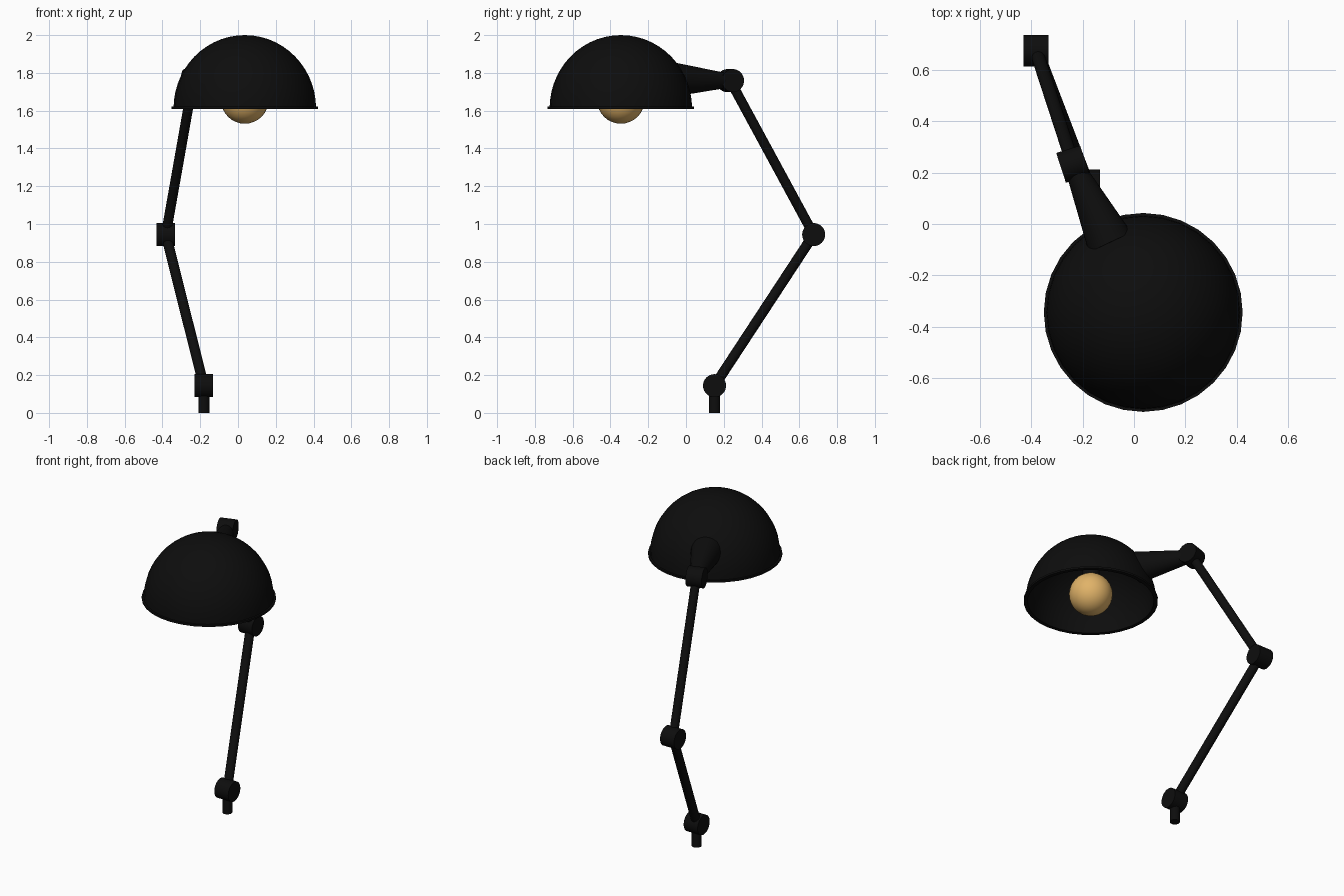
import bpy
import bmesh
from math import sin, cos, pi, radians
from mathutils import Vector, Matrix

if "Cube" in bpy.data.objects:
    bpy.data.objects.remove(bpy.data.objects["Cube"], do_unlink=True)


def material(name, color, roughness):
    m = bpy.data.materials.new(name)
    m.use_nodes = True
    m.diffuse_color = (*color, 1)
    bsdf = m.node_tree.nodes["Principled BSDF"]
    bsdf.inputs["Base Color"].default_value = (*color, 1)
    bsdf.inputs["Roughness"].default_value = roughness
    return m


black = material("black metal", (0.004, 0.004, 0.004), 0.5)
amber = material("warm amber glass", (0.75, 0.45, 0.14), 0.5)


def finish(obj, name, mat):
    obj.name = name
    obj.data.materials.append(mat)
    bpy.ops.object.select_all(action="DESELECT")
    obj.select_set(True)
    bpy.context.view_layer.objects.active = obj
    bpy.ops.object.shade_smooth_by_angle(angle=radians(35))
    return obj


def rod(name, start, end, r1, r2=None, sides=32):
    """Straight or tapered round bar between two points."""
    start, end = Vector(start), Vector(end)
    axis = end - start
    bpy.ops.mesh.primitive_cone_add(
        vertices=sides, radius1=r1, radius2=r1 if r2 is None else r2,
        depth=axis.length, location=(start + end) / 2,
        rotation=axis.to_track_quat("Z", "Y").to_euler())
    return finish(bpy.context.object, name, black)


def joint(name, center, axis):
    """Short drum lying across the arm."""
    half = Vector(axis).normalized() * 0.049
    return rod(name, Vector(center) - half, Vector(center) + half, 0.061)


# Key points
base = Vector((-0.181, 0.151, 0.144))
elbow = Vector((-0.382, 0.676, 0.944))
wrist = Vector((-0.238, 0.234, 1.759))
shade = Vector((0.036, -0.345, 1.613))

# Post, arms and pivots
rod("mounting_post", (base.x, base.y, 0), base, 0.029)
rod("lower_arm", base, elbow, 0.027)
rod("upper_arm", elbow, wrist, 0.026)
joint("base_joint", base, (1, 0, 0))
joint("elbow_joint", elbow, (1, 0, 0))
joint("wrist_joint", wrist, (0.95, 0.31, 0))

# Flared neck joining the wrist to the shade
toward = Vector((shade.x, shade.y, wrist.z)) - wrist
rod("shade_neck", wrist, wrist + toward * 0.53 + Vector((0, 0, 0.006)), 0.036, 0.092)

# Hollow shade: outer dome, flat lip, inner dome
STEPS = 14
outer, height, wall = 0.377, 0.387, 0.012
arc = [i * pi / 2 / STEPS for i in range(STEPS + 1)]
profile = [(outer * sin(a), height * cos(a)) for a in arc[:-1]]
profile += [(outer, 0.008), (0.388, 0.008), (0.388, -0.004), (outer - wall, -0.004)]
profile += [((outer - wall) * sin(a), (height - wall) * cos(a)) for a in reversed(arc[:-1])]
bm = bmesh.new()
verts = [bm.verts.new((r, 0, z)) for r, z in profile]
edges = [bm.edges.new(pair) for pair in zip(verts, verts[1:])]
bmesh.ops.spin(bm, geom=verts + edges, cent=(0, 0, 0), axis=(0, 0, 1),
               angle=2 * pi, steps=32, use_merge=False)
bmesh.ops.remove_doubles(bm, verts=bm.verts, dist=0.0005)
bmesh.ops.recalc_face_normals(bm, faces=bm.faces)
mesh = bpy.data.meshes.new("lamp_shade")
bm.to_mesh(mesh)
bm.free()
dome = bpy.data.objects.new("lamp_shade", mesh)
dome.location = shade
bpy.context.collection.objects.link(dome)
finish(dome, "lamp_shade", black)

# Bulb and the socket hidden above it
bulb_center = shade + Vector((0, 0, 0.044))
rod("bulb_socket", bulb_center + Vector((0, 0, 0.1)), shade + Vector((0, 0, 0.38)), 0.05)
bpy.ops.mesh.primitive_uv_sphere_add(segments=32, ring_count=16, radius=0.126,
                                     location=bulb_center)
finish(bpy.context.object, "light_bulb", amber)
